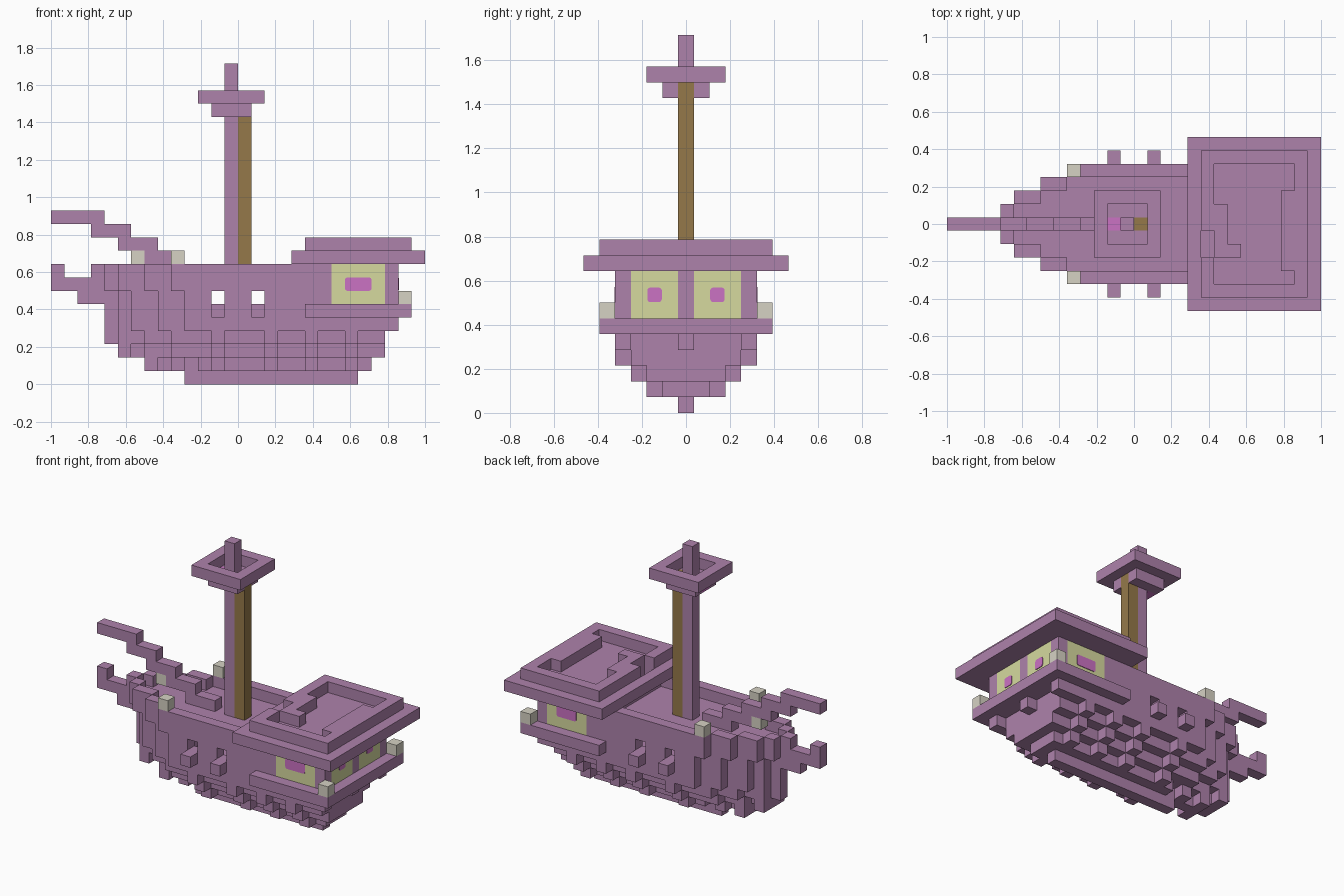
import bpy, bmesh, math
from mathutils import Vector

cube = bpy.data.objects.get("Cube")
if cube:
    bpy.data.objects.remove(cube, do_unlink=True)

U = 1 / 14  # size of one block


def material(name, rgb):
    lin = [((c / 255 + 0.055) / 1.055) ** 2.4 for c in rgb] + [1]
    m = bpy.data.materials.new(name)
    m.use_nodes = True
    m.diffuse_color = lin
    m.node_tree.nodes["Principled BSDF"].inputs["Base Color"].default_value = lin
    return m


PURPLE = material("dusty purple", (174, 130, 171))
YELLOW = material("pale yellow", (214, 218, 159))
MAGENTA = material("magenta glass", (203, 114, 196))
BROWN = material("oak brown", (149, 121, 74))
LAMP = material("lamp grey", (214, 210, 196))


def block(x0, x1, y0, y1, z0, z1):
    """Cells of a block; x and z ends are exclusive, y ends are inclusive."""
    return {(x, y, z) for x in range(x0, x1) for y in range(y0, y1 + 1) for z in range(z0, z1)}


def finish(name, bm, mat):
    me = bpy.data.meshes.new(name)
    bm.to_mesh(me)
    bm.free()
    me.materials.append(mat)
    ob = bpy.data.objects.new(name, me)
    bpy.context.collection.objects.link(ob)
    return ob


def build(name, cells, mat):
    """Skin a set of cells with its outer faces only and merge flat areas."""
    bm = bmesh.new()
    for c in cells:
        for axis in range(3):
            for s in (-1, 1):
                n = list(c)
                n[axis] += s
                if tuple(n) in cells:
                    continue
                normal = Vector([s if k == axis else 0 for k in range(3)])
                u = Vector([1 if k == (axis + 1) % 3 else 0 for k in range(3)])
                v = normal.cross(u)
                mid = Vector((c[0] - 13.5, c[1], c[2] + 0.5)) + normal / 2
                quad = [mid + (u * a + v * b) / 2 for a, b in ((-1, -1), (1, -1), (1, 1), (-1, 1))]
                bm.faces.new([bm.verts.new(p * U) for p in quad])
    bmesh.ops.remove_doubles(bm, verts=bm.verts, dist=U / 50)
    bmesh.ops.dissolve_limit(bm, angle_limit=math.radians(1), verts=bm.verts, edges=bm.edges)
    return finish(name, bm, mat)


# Hull plan: for each layer, the x where each wider step begins (narrowest first)
def layer_steps(z):
    if z == 0:
        return (10,)
    if z == 1:
        return (7, 11)
    if z == 2:
        return (5, 8, 10)
    if z == 3:
        return (4, 6, 8, 10)
    if z < 7:
        return (4, 5, 6, 8, 10)
    return (3, 4, 5, 7, 9)


def half(z, x):
    return sum(x >= s for s in layer_steps(z)) - 1


hull = set()
for z in range(9):
    stern = {0: 23, 1: 24, 2: 25, 3: 25, 4: 25}.get(z, 26)
    for x in range(3, stern):
        h = half(z, x)
        if h >= 0:
            hull |= block(x, x + 1, -h, h, z, z + 1)

# Ribs stepping out below the hull sides
for x in (5, 7, 9, 12, 16, 19, 22):
    for z in (1, 2, 3):
        h = half(z, x) + 1
        if h > 0:
            hull |= block(x, x + 1, -h, h, z, z + 1)
for y in (-4, 0, 4):
    hull.add((25, y, 4))

# Sunken deck, hold and portholes
for x in range(4, 19):
    h = half(8, x) - 1
    hull -= block(x, x + 1, -h, h, 8, 9)
hull -= block(11, 18, -3, 3, 5, 7)
for x in (12, 15):
    hull -= block(x, x + 1, -4, 4, 6, 7)
    hull |= {(x, -5, 5), (x, 5, 5)}

# Stern sill, then the cabin windows cut out of the walls
hull |= block(19, 27, -5, 5, 5, 6)
side_windows = [block(21, 25, y, y, 6, 9) for y in (-4, 4)]
stern_windows = [block(25, 26, y, y + 2, 6, 9) for y in (-3, 1)]
for w in side_windows + stern_windows:
    hull -= w
build("hull", hull, PURPLE)
for w in side_windows:
    build("side_window", w, YELLOW)
for w in stern_windows:
    build("stern_window", w, YELLOW)


# Round-cornered coloured panes on the windows
def pane(name, centre, size, axis):
    bm = bmesh.new()
    bmesh.ops.create_cube(bm, size=1)
    for v in bm.verts:
        v.co = Vector([v.co[k] * size[k] for k in range(3)])
    edges = [e for e in bm.edges if abs((e.verts[0].co - e.verts[1].co)[axis]) > 0.001]
    bmesh.ops.bevel(bm, geom=edges, offset=0.012, segments=2, profile=0.5, affect="EDGES")
    bmesh.ops.translate(bm, verts=bm.verts, vec=centre)
    finish(name, bm, MAGENTA)


for s in (-1, 1):
    pane("side_pane", Vector((9 * U, s * 4.5 * U, 7.5 * U)), (2 * U, 0.008, U), 1)
    pane("stern_pane", Vector((12 * U, s * 2 * U, 7.5 * U)), (0.008, U * 0.92, U * 0.92), 0)

# Prow spur and the stepped bowsprit
build("prow_spur", block(2, 4, 0, 0, 6, 7) | block(0, 3, 0, 0, 7, 8) | {(0, 0, 8)}, PURPLE)
sprit = set()
for x0, x1, z in ((0, 4, 12), (3, 6, 11), (5, 8, 10), (7, 10, 9), (9, 12, 8)):
    sprit |= block(x0, x1, 0, 0, z, z + 1)
build("bowsprit", sprit, PURPLE)

# Cabin roof with a stair notch and a raised rim
roof = block(18, 28, -6, 6, 9, 10) - block(19, 20, -2, -1, 9, 10)
rim = block(19, 27, -5, 5, 10, 11) - block(20, 26, -4, 4, 10, 11)
rim |= block(25, 26, -3, 2, 10, 11)
rim |= block(20, 21, -2, 1, 10, 11) | {(21, -2, 10)}
rim -= block(19, 20, -2, -1, 10, 11)
build("cabin_roof", roof | rim, PURPLE)

# Mast with its climbing post and lookout
build("mast", block(13, 14, 0, 0, 8, 24), PURPLE)
build("climbing_post", block(14, 15, 0, 0, 8, 21), BROWN)
build("lookout_block", block(12, 13, 0, 0, 20, 21), MAGENTA)
lookout = block(12, 15, -1, -1, 20, 21) | block(12, 15, 1, 1, 20, 21)
lookout |= block(11, 16, -2, 2, 21, 22) - block(12, 15, -1, 1, 21, 22)
build("lookout", lookout, PURPLE)

# Lamps
for cell in ((9, -4, 9), (9, 4, 9), (6, 0, 9), (26, -5, 6), (26, 5, 6)):
    build("lamp", {cell}, LAMP)
